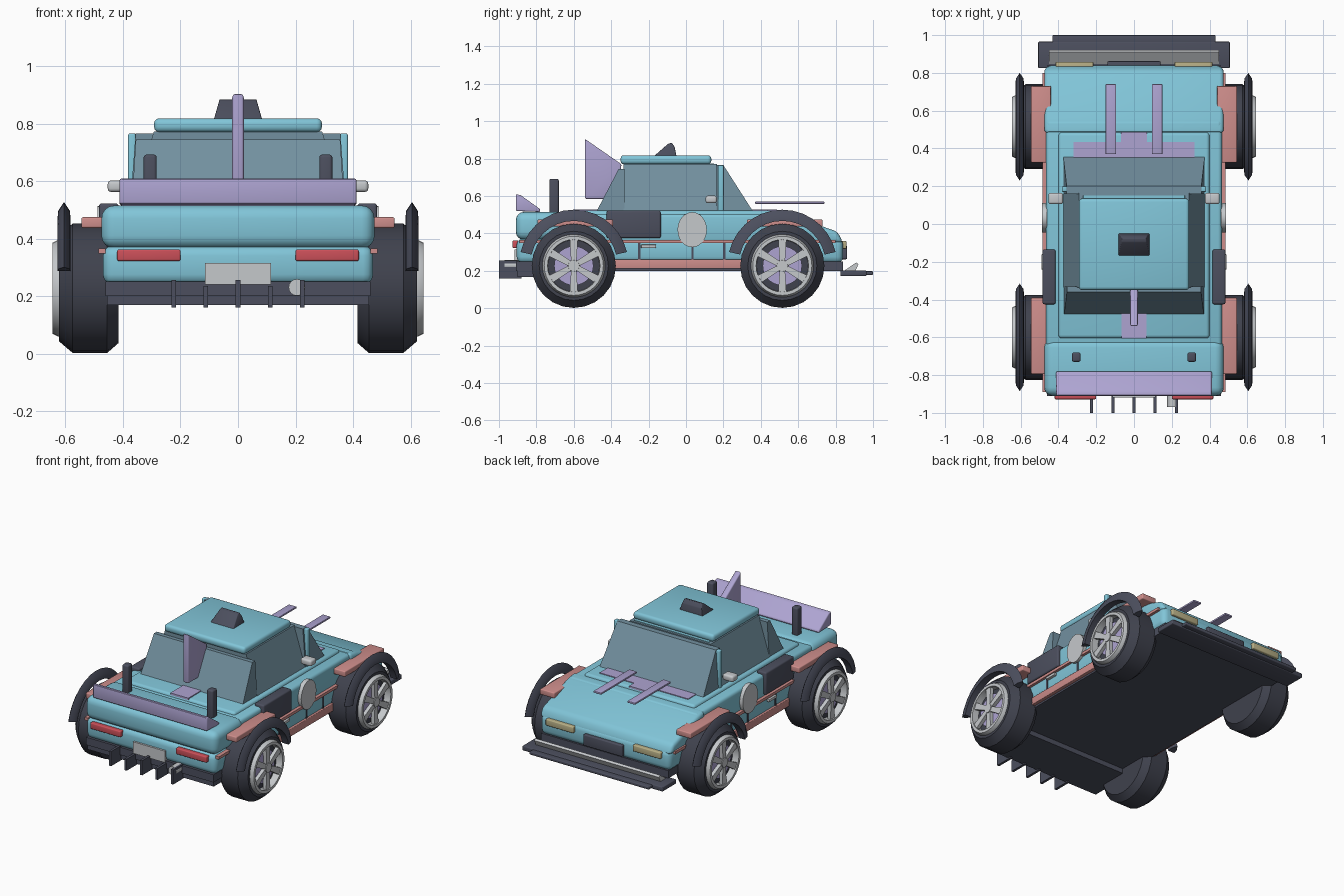
import bpy, bmesh, math
from mathutils import Matrix, Vector

if "Cube" in bpy.data.objects:
    bpy.data.objects.remove(bpy.data.objects["Cube"])


def material(name, r, g, b):
    m = bpy.data.materials.new(name)
    m.diffuse_color = (r, g, b, 1)
    m.use_nodes = True
    m.node_tree.nodes["Principled BSDF"].inputs["Base Color"].default_value = m.diffuse_color
    return m


BLUE = material("sky_blue_paint", 0.22, 0.56, 0.69)
DARK = material("charcoal_trim", 0.072, 0.078, 0.112)
RUBBER = material("dark_rubber", 0.05, 0.054, 0.075)
GLASS = material("smoky_glass", 0.17, 0.28, 0.35)
LILAC = material("lilac_accent", 0.42, 0.37, 0.64)
SALMON = material("salmon_trim", 0.62, 0.27, 0.26)
RED = material("tail_red", 0.60, 0.08, 0.10)
SILVER = material("light_silver", 0.56, 0.58, 0.60)
TAN = material("lamp_tan", 0.48, 0.43, 0.24)


def finish(name, bm, mat, bevel=0.0, segments=3):
    """Optionally round the edges, then turn the bmesh into an object."""
    bmesh.ops.remove_doubles(bm, verts=bm.verts, dist=1e-5)
    bmesh.ops.recalc_face_normals(bm, faces=bm.faces)
    if bevel:
        edges = [e for e in bm.edges if len(e.link_faces) == 2 and e.calc_face_angle() > 0.3]
        bmesh.ops.bevel(bm, geom=edges, offset=bevel, segments=segments,
                        profile=0.5, affect='EDGES', clamp_overlap=True)
    me = bpy.data.meshes.new(name)
    bm.to_mesh(me)
    bm.free()
    me.materials.append(mat)
    for p in me.polygons:
        p.use_smooth = True
    me.set_sharp_from_angle(angle=math.radians(32))
    ob = bpy.data.objects.new(name, me)
    bpy.context.collection.objects.link(ob)
    return ob


def prism(name, profile, x0, x1, mat, bevel=0.0, taper=1.0, segments=3):
    """Extrude a (y, z) profile along x; taper scales x at the top."""
    bm = bmesh.new()
    zs = [z for _, z in profile]
    lo, hi = min(zs), max(zs)

    def ring(x):
        return [bm.verts.new((x * (1 + (taper - 1) * (z - lo) / (hi - lo)), y, z))
                for y, z in profile]
    a, b = ring(x0), ring(x1)
    bm.faces.new(a)
    bm.faces.new(b)
    n = len(profile)
    for i in range(n):
        bm.faces.new((a[i], a[(i + 1) % n], b[(i + 1) % n], b[i]))
    return finish(name, bm, mat, bevel, segments)


def box(name, x0, x1, y0, y1, z0, z1, mat, bevel=0.0, taper=1.0, segments=3):
    return prism(name, [(y0, z0), (y1, z0), (y1, z1), (y0, z1)],
                 x0, x1, mat, bevel, taper, segments)


def pair(name, x0, x1, *args, **kw):
    """A box on the right and its mirror on the left."""
    box(name + "_right", x0, x1, *args, **kw)
    box(name + "_left", -x1, -x0, *args, **kw)


def lathe(name, profile, side, y, z, mat, a0=0, a1=360, steps=28, closed=False):
    """Sweep an (x, radius) profile about an axis along x, fully or as an arc."""
    bm = bmesh.new()
    full = a1 - a0 == 360
    rings = []
    for k in range(steps if full else steps + 1):
        a = math.radians(a0 + (a1 - a0) * k / steps)
        rings.append([bm.verts.new((side * x, y + r * math.cos(a), z + r * math.sin(a)))
                      for x, r in profile])
    n = len(profile)
    for k in range(steps):
        p, q = rings[k], rings[(k + 1) % len(rings)]
        for i in range(n if closed else n - 1):
            j = (i + 1) % n
            bm.faces.new((p[i], p[j], q[j], q[i]))
    if not full:
        bm.faces.new(rings[0])
        bm.faces.new(rings[-1])
    return finish(name, bm, mat)


# Main body
box("lower_body", -0.47, 0.47, -0.905, 0.84, 0.24, 0.375, BLUE, 0.035)
box("middle_body", -0.465, 0.465, -0.65, 0.55, 0.35, 0.505, BLUE, 0.02)
box("rear_deck", -0.475, 0.475, -0.91, -0.61, 0.365, 0.515, BLUE, 0.045, segments=4)
box("cabin_deck", -0.40, 0.40, -0.605, 0.485, 0.48, 0.522, BLUE, 0.018)
prism("hood", [(0.48, 0.35), (0.48, 0.512), (0.56, 0.495), (0.81, 0.41), (0.84, 0.35)],
      -0.475, 0.475, BLUE, 0.022)
box("floor_pan", -0.46, 0.46, -0.91, 0.84, 0.20, 0.25, DARK)

# Cabin glass and roof
box("side_glass", -0.375, 0.375, -0.335, 0.165, 0.515, 0.772, GLASS, taper=0.78)
prism("windshield", [(0.16, 0.515), (0.36, 0.515), (0.20, 0.765), (0.16, 0.765)],
      -0.375, 0.375, GLASS, taper=0.95)
prism("rear_window", [(-0.33, 0.515), (-0.48, 0.515), (-0.36, 0.745), (-0.33, 0.745)],
      -0.37, 0.37, GLASS, taper=0.96)
box("roof_base", -0.285, 0.285, -0.33, 0.15, 0.75, 0.775, BLUE, taper=0.94)
box("roof", -0.292, 0.292, -0.35, 0.135, 0.77, 0.818, BLUE, 0.018)
pair("windshield_post", 0.355, 0.382, 0.17, 0.20, 0.515, 0.765, BLUE, 0.006)
prism("roof_scoop", [(-0.175, 0.81), (-0.05, 0.81), (-0.06, 0.86), (-0.075, 0.885), (-0.095, 0.88)],
      -0.085, 0.085, DARK, 0.004, taper=0.75)

# Lilac aero parts
prism("tail_fin", [(-0.54, 0.585), (-0.37, 0.585), (-0.345, 0.77), (-0.54, 0.905)],
      -0.02, 0.02, LILAC, 0.008)
prism("rear_wing", [(-0.91, 0.52), (-0.91, 0.61), (-0.885, 0.605), (-0.78, 0.53), (-0.78, 0.515)],
      -0.412, 0.412, LILAC, 0.012)
box("fin_base", -0.065, 0.065, -0.605, -0.46, 0.515, 0.528, LILAC)
box("cowl_vent", -0.32, 0.32, 0.34, 0.435, 0.515, 0.527, LILAC)
box("cowl_vent_nose", -0.07, 0.07, 0.43, 0.487, 0.515, 0.527, LILAC)
pair("hood_blade", 0.095, 0.15, 0.37, 0.74, 0.558, 0.57, LILAC, 0.003)

# Rear end
pair("wing_post", 0.283, 0.328, -0.73, -0.68, 0.50, 0.692, DARK, 0.01)
pair("tail_light", 0.20, 0.42, -0.928, -0.895, 0.322, 0.362, RED, 0.006)
box("rear_plate", -0.115, 0.115, -0.918, -0.89, 0.24, 0.315, SILVER)
box("rear_diffuser", -0.455, 0.455, -0.90, -0.60, 0.168, 0.25, DARK)
for i in range(5):
    x = (i - 2) * 0.112
    box("diffuser_fin_%d" % i, x - 0.008, x + 0.008, -1.0, -0.88,
        0.16, 0.255 if i % 2 == 0 else 0.235, DARK)
bm = bmesh.new()
bmesh.ops.create_cone(bm, cap_ends=True, segments=16, radius1=0.029, radius2=0.029, depth=0.12,
                      matrix=Matrix.Translation((0.205, -0.91, 0.23)) @ Matrix.Rotation(math.pi / 2, 4, 'X'))
finish("exhaust_pipe", bm, SILVER)

# Front end
box("front_splitter", -0.507, 0.507, 0.825, 0.965, 0.172, 0.202, DARK, 0.005)
box("splitter_lip", -0.432, 0.432, 0.95, 1.0, 0.178, 0.198, DARK, 0.005)
prism("splitter_strip", [(0.845, 0.20), (0.905, 0.20), (0.922, 0.235), (0.91, 0.245)],
      -0.45, 0.45, SILVER)
pair("headlight", 0.215, 0.415, 0.80, 0.858, 0.318, 0.36, TAN, 0.006)
box("grille", -0.14, 0.14, 0.82, 0.862, 0.262, 0.335, DARK, 0.006)

# Side details
pair("side_skirt", 0.44, 0.482, -0.40, 0.31, 0.212, 0.262, SALMON, 0.004)
pair("side_stripe", 0.46, 0.485, -0.89, 0.80, 0.348, 0.366, SALMON)
pair("side_intake", 0.415, 0.484, -0.425, -0.135, 0.375, 0.522, DARK, 0.01)
pair("door_handle", 0.47, 0.49, -0.24, -0.16, 0.322, 0.34, SILVER, 0.003)
pair("mirror", 0.375, 0.453, 0.105, 0.165, 0.562, 0.602, SILVER, 0.012)
for y in (-0.25, 0.035, 0.205):
    pair("door_seam", 0.465, 0.474, y - 0.006, y + 0.006, 0.262, 0.348, DARK)

# Wheels, fenders and arches
TYRE = [(0.415, 0.0), (0.415, 0.19), (0.455, 0.225), (0.575, 0.225), (0.622, 0.185),
        (0.622, 0.165), (0.60, 0.155), (0.60, 0.0)]
RIM = [(0.60, 0.138), (0.645, 0.14), (0.645, 0.158), (0.625, 0.168), (0.60, 0.168)]
ARCH = [(0.582, 0.232), (0.628, 0.232), (0.625, 0.262), (0.605, 0.292), (0.585, 0.262)]
for side, sname in ((1, "right"), (-1, "left")):
    # Round side badge
    badge = lathe("side_disc_" + sname, [(0.46, 0.0), (0.46, 0.087), (0.488, 0.087), (0.488, 0.0)],
                  side, 0.0, 0.0, SILVER, steps=24)
    badge.location = (0, 0.033, 0.42)
    badge.scale = (1, 0.9, 1.08)
    for end, y in (("rear", -0.60), ("front", 0.515)):
        tag = end + "_" + sname
        z = 0.227
        lathe("tyre_" + tag, TYRE, side, y, z, RUBBER, steps=24)
        lathe("rim_" + tag, RIM, side, y, z, SILVER, steps=32, closed=True)
        lathe("brake_disc_" + tag, [(0.59, 0.0), (0.59, 0.105), (0.612, 0.105), (0.612, 0.0)],
              side, y, z, LILAC)
        lathe("hub_" + tag, [(0.60, 0.0), (0.60, 0.035), (0.643, 0.03), (0.643, 0.0)],
              side, y, z, SILVER, steps=12)
        # Six flared spokes
        bm = bmesh.new()
        for k in range(6):
            a = math.radians(30 + 60 * k)
            r = Vector((0, math.cos(a), math.sin(a)))
            t = Vector((0, -math.sin(a), math.cos(a)))
            c = Vector((0, y, z))
            loops = []
            for x in (0.615, 0.638):
                loops.append([bm.verts.new(c + Vector((side * x, 0, 0)) + r * d + t * w)
                              for d, w in ((0.015, -0.014), (0.145, -0.022), (0.145, 0.022), (0.015, 0.014))])
            for lp in loops:
                bm.faces.new(lp)
            for i in range(4):
                j = (i + 1) % 4
                bm.faces.new((loops[0][i], loops[0][j], loops[1][j], loops[1][i]))
        finish("spokes_" + tag, bm, SILVER)
        lathe("wheel_arch_" + tag, ARCH, side, y, 0.235, DARK, a0=13, a1=167, steps=14, closed=True)
for end, y0, y1 in (("rear", -0.795, -0.39), ("front", 0.325, 0.73)):
    pair("fender_" + end, 0.44, 0.545, y0, y1, 0.437, 0.474, SALMON, 0.006)
